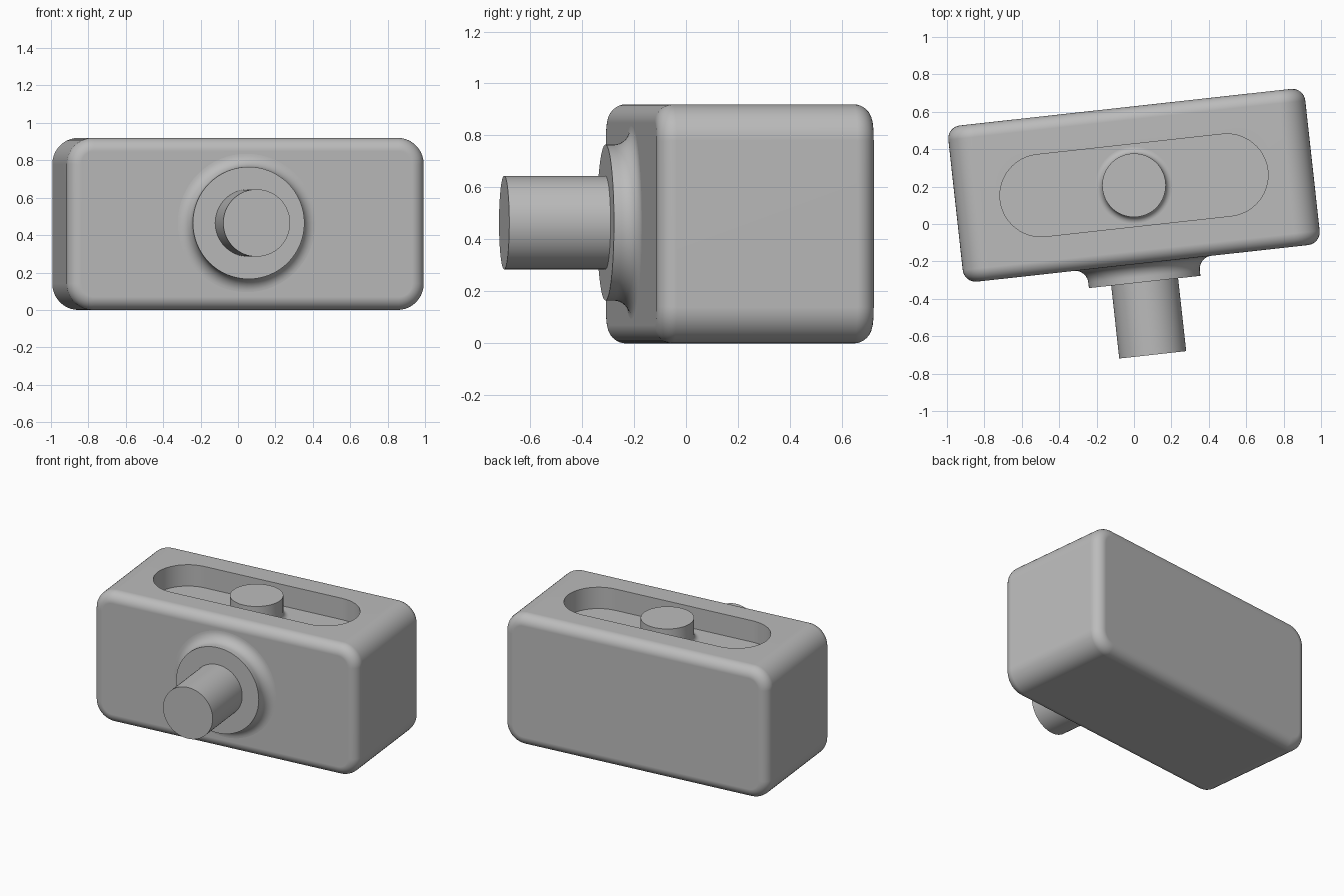
import bpy, bmesh, math
from mathutils import Matrix

if "Cube" in bpy.data.objects:
    bpy.data.objects.remove(bpy.data.objects["Cube"], do_unlink=True)

WIDTH, DEPTH, HEIGHT = 1.92, 0.84, 0.92
SLOT_DEPTH = 0.15
# The whole model is turned slightly about its vertical axis
PLACE = Matrix.Translation((0, 0.207, 0)) @ Matrix.Rotation(math.radians(6.3), 4, 'Z')

grey = bpy.data.materials.new("plain grey")
grey.use_nodes = True
colour = (0.5, 0.5, 0.5, 1)
grey.diffuse_color = colour
grey.node_tree.nodes["Principled BSDF"].inputs["Base Color"].default_value = colour


def make_object(name, bm):
    bmesh.ops.recalc_face_normals(bm, faces=bm.faces[:])
    mesh = bpy.data.meshes.new(name)
    bm.to_mesh(mesh)
    bm.free()
    mesh.materials.append(grey)
    obj = bpy.data.objects.new(name, mesh)
    bpy.context.collection.objects.link(obj)
    return obj


def activate(obj):
    bpy.ops.object.select_all(action='DESELECT')
    obj.select_set(True)
    bpy.context.view_layer.objects.active = obj


def finish(obj):
    obj.data.transform(PLACE)
    activate(obj)
    bpy.ops.object.shade_smooth_by_angle(angle=math.radians(35))


def lathe(name, profile, matrix, steps=64):
    """Spin (radius, height) points about z, then move the part into place."""
    bm = bmesh.new()
    verts = [bm.verts.new((r, 0, h)) for r, h in profile]
    edges = [bm.edges.new(pair) for pair in zip(verts, verts[1:])]
    bmesh.ops.spin(bm, geom=verts + edges, cent=(0, 0, 0), axis=(0, 0, 1),
                   angle=math.tau, steps=steps, use_duplicate=False)
    bmesh.ops.remove_doubles(bm, verts=bm.verts[:], dist=1e-5)
    bm.transform(matrix)
    finish(make_object(name, bm))


def post_profile(radius, height, fillet, sink=0.02, steps=10):
    """A round post whose foot flares out in a concave fillet."""
    foot = radius + fillet
    points = [(0, -sink), (foot, -sink)]
    for i in range(steps + 1):
        a = math.pi / 2 * i / steps
        points.append((foot - fillet * math.sin(a), fillet * (1 - math.cos(a))))
    return points + [(radius, height), (0, height)]


# Body: box with large rounds along its depth and small rounds at front and back
bm = bmesh.new()
bmesh.ops.create_cube(bm, size=1)
bmesh.ops.scale(bm, vec=(WIDTH, DEPTH, HEIGHT), verts=bm.verts)
bmesh.ops.translate(bm, vec=(0, 0, HEIGHT / 2), verts=bm.verts)
long_edges = [e for e in bm.edges if abs(e.verts[0].co.y - e.verts[1].co.y) > 0.1]
bmesh.ops.bevel(bm, geom=long_edges, offset=0.14, segments=10, profile=0.5, affect='EDGES')
rims = [e for e in bm.edges if abs(e.verts[0].co.y - e.verts[1].co.y) < 0.01]
bmesh.ops.bevel(bm, geom=rims, offset=0.07, segments=8, profile=0.5, affect='EDGES')
body = make_object("body", bm)

# Slot: a stadium-shaped pocket cut into the top
bm = bmesh.new()
outline = []
for side in (1, -1):
    for i in range(25):
        a = math.pi * i / 24 - math.pi / 2
        outline.append(bm.verts.new((side * (0.5 + 0.22 * math.cos(a)),
                                     side * 0.22 * math.sin(a), HEIGHT - SLOT_DEPTH)))
floor = bm.faces.new(outline)
wall = bmesh.ops.extrude_face_region(bm, geom=[floor])
top = [v for v in wall["geom"] if isinstance(v, bmesh.types.BMVert)]
bmesh.ops.translate(bm, vec=(0, 0, 0.3), verts=top)
cutter = make_object("slot_cutter", bm)
cutter.hide_render = True
cut = body.modifiers.new("slot", 'BOOLEAN')
cut.operation = 'DIFFERENCE'
cut.solver = 'EXACT'
cut.object = cutter
activate(body)
bpy.ops.object.modifier_apply(modifier=cut.name)
bpy.data.objects.remove(cutter, do_unlink=True)
finish(body)
flat = body.modifiers.new("clean shading", 'WEIGHTED_NORMAL')
flat.keep_sharp = True

# Button standing in the slot, level with the top
lathe("button", post_profile(0.17, SLOT_DEPTH, 0.035),
      Matrix.Translation((0, 0, HEIGHT - SLOT_DEPTH)))

# Flange and shaft on the front
forward = Matrix.Translation((0, -DEPTH / 2, 0.465)) @ Matrix.Rotation(math.pi / 2, 4, 'X')
lathe("flange", post_profile(0.30, 0.10, 0.07), forward)
lathe("shaft", [(0, 0.05), (0.18, 0.05), (0.18, 0.492), (0, 0.492)], forward)
